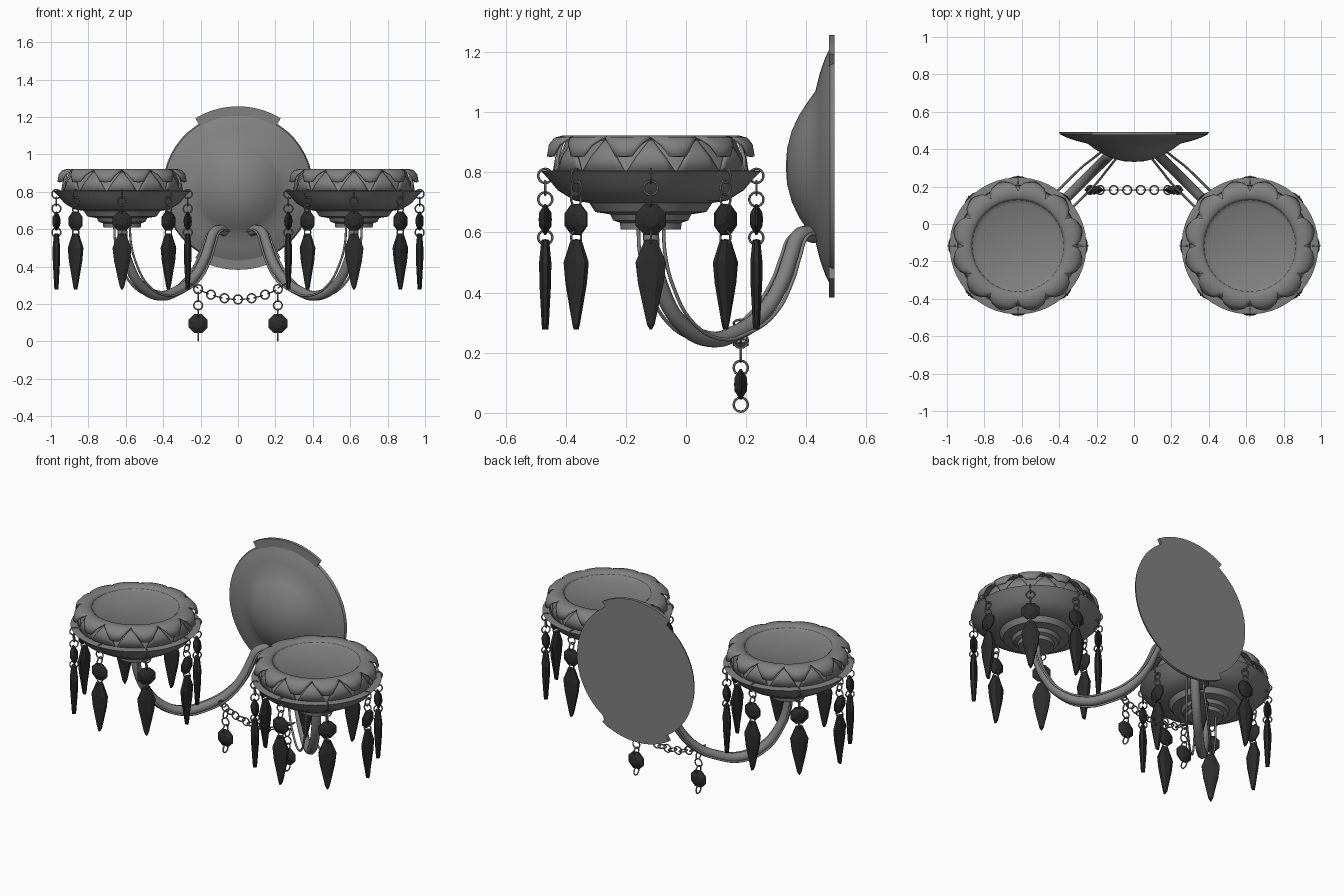
import bpy, bmesh, math
from math import sin, cos, pi, radians
from mathutils import Matrix

if "Cube" in bpy.data.objects:
    bpy.data.objects.remove(bpy.data.objects["Cube"])

T = Matrix.Translation
R = lambda deg, ax: Matrix.Rotation(radians(deg), 4, ax)


def material(name, v):
    m = bpy.data.materials.new(name)
    m.diffuse_color = (v, v, v, 1)
    m.use_nodes = True
    m.node_tree.nodes["Principled BSDF"].inputs["Base Color"].default_value = m.diffuse_color
    return m


dark = material("dark_crystal", 0.025)
metal = material("grey_metal", 0.22)


def finish(bm, name, mat=metal):
    bmesh.ops.remove_doubles(bm, verts=bm.verts, dist=1e-5)
    bmesh.ops.recalc_face_normals(bm, faces=bm.faces)
    me = bpy.data.meshes.new(name)
    bm.to_mesh(me)
    bm.free()
    me.materials.append(mat)
    return me


def lathe(name, prof, n, closed=False, mat=metal):
    """Turn an (r, z) profile around z; an optional third value is the x radius."""
    bm = bmesh.new()
    off = pi / n
    rings = [[bm.verts.new((p[-1 if len(p) == 3 else 0] * cos(off + 2 * pi * i / n),
                            p[0] * sin(off + 2 * pi * i / n), p[1]))
              for i in range(n)] for p in prof]
    pairs = list(zip(rings, rings[1:])) + ([(rings[-1], rings[0])] if closed else [])
    for a, b in pairs:
        for i in range(n):
            j = (i + 1) % n
            bm.faces.new((a[i], a[j], b[j], b[i]))
    return finish(bm, name, mat)


def put(data, name, m=Matrix(), smooth=None):
    o = bpy.data.objects.new(name, data)
    bpy.context.collection.objects.link(o)
    o.matrix_world = m
    if smooth:
        bpy.ops.object.select_all(action='DESELECT')
        bpy.context.view_layer.objects.active = o
        o.select_set(True)
        bpy.ops.object.shade_smooth_by_angle(angle=radians(smooth))
    return o


def tube(name, pts, radius):
    cu = bpy.data.curves.new(name, 'CURVE')
    cu.dimensions = '3D'
    cu.bevel_depth = radius
    cu.bevel_resolution = 3
    cu.resolution_u = 8
    cu.use_fill_caps = True
    cu.materials.append(metal)
    sp = cu.splines.new('BEZIER')
    sp.bezier_points.add(len(pts) - 1)
    for b, p in zip(sp.bezier_points, pts):
        b.co = p
        b.handle_left_type = b.handle_right_type = 'AUTO'
    return put(cu, name)


# Shared meshes: link ring, lens-shaped bead, long flat drop
ring = lathe("link_ring", [(0.0235 + 0.004 * cos(2 * pi * k / 6), 0.004 * sin(2 * pi * k / 6))
                           for k in range(6)], 18, closed=True)
bead = lathe("bead", [(0, .022), (.025, .020), (.055, .003), (.055, -.003), (.025, -.020), (0, -.022)],
             8, mat=dark)
drop = lathe("drop", [(0, .578, 0), (.022, .575, .014), (.055, .50, .022), (.046, .43, .021),
                      (.014, .295, .013), (.004, .277, .011), (0, .277, 0)], 8, mat=dark)

RADIAL, FACING = R(90, 'X'), R(90, 'Y')


def hang(name, m, radial, facing, bead_z):
    """String rings and a bead at the given heights."""
    for z in radial:
        put(ring, name + "_ring", m @ T((0, 0, z)) @ RADIAL, 40)
    for z in facing:
        put(ring, name + "_ring", m @ T((0, 0, z)) @ FACING, 40)
    put(bead, name + "_bead", m @ T((0, 0, bead_z)) @ FACING)


# Dish with stepped underside, crown wall and recessed floor
dish = lathe("dish", [(0, .61), (.10, .61), (.103, .632), (.125, .64), (.135, .66), (.185, .668),
                      (.205, .698), (.255, .706), (.31, .74), (.345, .782), (.366, .803), (.35, .806),
                      (.318, .806), (.305, .85), (.283, .905), (.25, .912), (.238, .905), (.225, .898),
                      (0, .898)], 48)


def petal_ring(name, prof, first, cols=6, bulge=0.008):
    """Twelve petals; profile rows are (radius, height, half angle)."""
    bm = bmesh.new()
    for k in range(12):
        mid = radians(first + 30 * k)
        grid = []
        for i, (r, z, half) in enumerate(prof):
            row = []
            for c in range(cols + 1):
                u = 2 * c / cols - 1
                a = mid + radians(half) * u
                rr = r + (bulge * (1 - u * u) if i > 2 else 0)
                row.append(bm.verts.new((rr * cos(a), rr * sin(a), z)))
            grid.append(row)
        for a, b in zip(grid, grid[1:]):
            for c in range(cols):
                bm.faces.new((a[c], b[c], b[c + 1], a[c + 1]))
    return finish(bm, name)


# Upper petals curl outward and down; lower leaves stand in the gaps between them
crown = petal_ring("petals", [(.24, .905, 15), (.258, .920, 15), (.29, .923, 15), (.318, .915, 13.5),
                              (.338, .893, 9.5), (.348, .853, 5)], 15)
leaves = petal_ring("leaves", [(.325, .806, 14), (.318, .85, 9), (.298, .905, 1.5)], 0)

# Arm path: (fraction from plate to cup, height)
PATH = [(0, .590), (.05, .596), (.105, .583), (.15, .52), (.20, .44), (.32, .33), (.485, .265),
        (.64, .245), (.82, .30), (.94, .42), (.99, .53), (1, .63)]

for sx, side in ((-1, "left"), (1, "right")):
    centre = T((sx * .62, -.117, 0))
    put(dish, side + "_dish", centre, 35)
    for me in (crown, leaves):
        o = put(me, side + "_" + me.name, centre, 40)
        s = o.modifiers.new("thickness", 'SOLIDIFY')
        s.thickness = 0.010
        s.offset = -1

    # Eight crystal pendants around the rim
    for k in range(8):
        m = centre @ R(45 * k, 'Z') @ T((.351, 0, 0))
        hang(side + "_pendant", m, (.788, .71, .583), (.748,), .643)
        put(drop, side + "_pendant_drop", m)

    # Main arm and the two thin wires beside it
    tube(side + "_arm", [(sx * (.07 + .55 * t), .43 - .547 * t, z) for t, z in PATH], .027)
    for w in (-1, 1):
        pts = []
        for t, z in PATH:
            d = w * (.022 + .02 * min(1, t * 3))
            pts.append((sx * (.07 + .55 * t + d), .43 - .547 * t + d, z))
        tube(side + "_wire", pts, .006)

    # Small pendant at the end of the chain
    hang(side + "_chain_pendant", T((sx * .213, .182, 0)) @ R(-90, 'Z'),
         (.24, .15, .0275), (.28, .193), .095)
    # Link joining the chain to the wire
    put(ring, side + "_end_link", T((sx * .235, .182, .298)) @ R(sx * -30, 'Y'), 40)

# Sagging chain of alternating links
for i in range(-5, 6):
    x = i * .0362
    tilt = math.degrees(math.atan(2.4 * x))
    m = T((x, .182, .225 + 1.2 * x * x)) @ R(-tilt, 'Y')
    put(ring, "chain_link", m @ (R(90, 'X') if i % 2 == 0 else Matrix()), 40)

# Domed wall plate
plate = lathe("wall_plate", [(0, .332), (.06, .336), (.12, .352), (.17, .376), (.215, .405), (.25, .43),
                             (.31, .445), (.36, .462), (.395, .479), (.402, .493), (0, .493)], 48)
put(plate, "wall_plate", T((0, 0, .82)) @ R(-90, 'X'), 30)

# Raised edge bands at the top and bottom of the plate
bm = bmesh.new()
prev = None
N = 16
for i in range(N + 1):
    a = radians(-31.5 + 63 * i / N)
    cur = [bm.verts.new((r * sin(a), y, r * cos(a)))
           for r, y in ((.385, .475), (.437, .475), (.437, .493), (.385, .493))]
    if prev:
        for k in range(4):
            j = (k + 1) % 4
            bm.faces.new((prev[k], prev[j], cur[j], cur[k]))
    if i in (0, N):
        bm.faces.new(cur)
    prev = cur
band = finish(bm, "edge_band")
put(band, "top_edge_band", T((0, 0, .82)), 30)
put(band, "bottom_edge_band", T((0, 0, .82)) @ R(180, 'Y'), 30)
